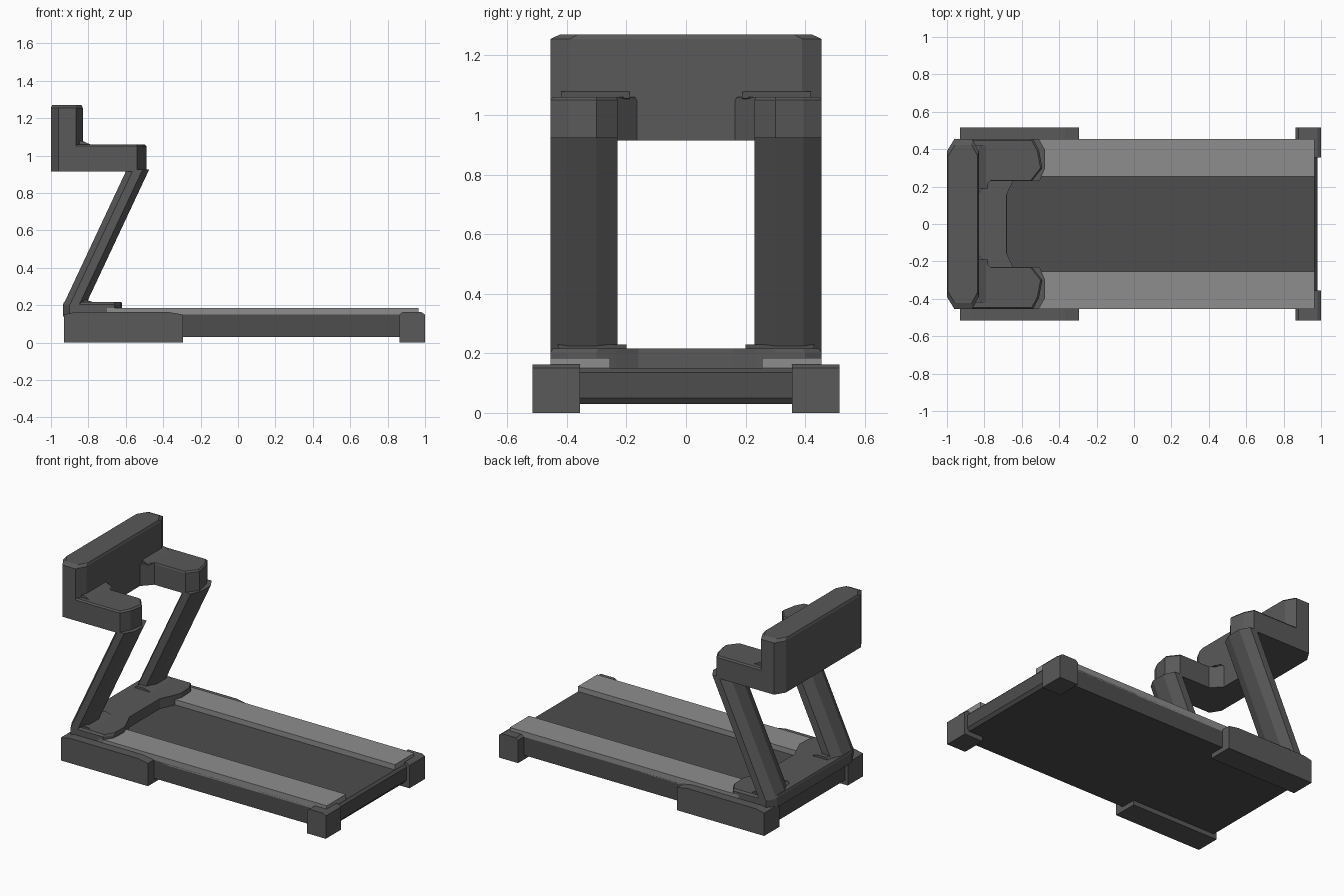
import bpy, bmesh

if "Cube" in bpy.data.objects:
    bpy.data.objects.remove(bpy.data.objects["Cube"])


def material(name, v):
    m = bpy.data.materials.new(name)
    m.diffuse_color = (v, v, v, 1)
    m.use_nodes = True
    m.node_tree.nodes["Principled BSDF"].inputs["Base Color"].default_value = m.diffuse_color
    return m


DARK = material("dark_grey", 0.10)
BLACK = material("belt_grey", 0.075)
LIGHT = material("light_grey", 0.27)


def loft(name, rings, mat=DARK, mirror=False):
    """Join equal-sized rings of points into a closed solid."""
    bm = bmesh.new()
    vs = [[bm.verts.new(p) for p in r] for r in rings]
    n = len(vs[0])
    bm.faces.new(vs[0])
    bm.faces.new(vs[-1])
    for a, b in zip(vs, vs[1:]):
        for i in range(n):
            j = (i + 1) % n
            bm.faces.new((a[i], a[j], b[j], b[i]))
    bmesh.ops.recalc_face_normals(bm, faces=bm.faces)
    me = bpy.data.meshes.new(name)
    bm.to_mesh(me)
    bm.free()
    me.materials.append(mat)
    ob = bpy.data.objects.new(name, me)
    bpy.context.collection.objects.link(ob)
    if mirror:
        mod = ob.modifiers.new("mirror", "MIRROR")
        mod.use_axis = (False, True, False)
        mod.use_clip = False
        mod.use_mirror_merge = False
    return ob


def side_prism(name, profile, y0, y1, mat=DARK, mirror=False):
    """Extrude an x-z profile along y."""
    return loft(name, [[(x, y, z) for x, z in profile] for y in (y0, y1)], mat, mirror)


def plan_ring(plan, z, s=1.0):
    """Ring at height z, scaled about the middle of the plan."""
    cx = sum(p[0] for p in plan) / len(plan)
    cy = sum(p[1] for p in plan) / len(plan)
    return [(cx + (x - cx) * s, cy + (y - cy) * s, z) for x, y in plan]


def both(half):
    """Complete a half plan by reflecting it in y."""
    return half + [(x, -y) for x, y in reversed(half)]


# Deck with the running surface
side_prism("deck", [(-0.91, 0.03), (0.965, 0.03), (0.98, 0.05), (0.98, 0.135),
                    (0.965, 0.15), (-0.91, 0.15)], -0.455, 0.455, BLACK)

# Light side rails
side_prism("side_rail", [(-0.7, 0.14), (0.965, 0.14), (0.965, 0.185), (-0.7, 0.185)],
           0.255, 0.455, LIGHT, True)

# Front and rear feet
side_prism("front_foot", [(-0.93, 0), (-0.295, 0), (-0.295, 0.15), (-0.37, 0.163),
                          (-0.87, 0.163), (-0.93, 0.15)], 0.355, 0.515, DARK, True)
side_prism("rear_foot", [(0.863, 0), (1, 0), (1, 0.15), (0.98, 0.163),
                         (0.88, 0.163), (0.863, 0.15)], 0.355, 0.515, DARK, True)

# Motor hood with forward-reaching sides
hood = both([(-0.935, 0.39), (-0.90, 0.455), (-0.66, 0.455), (-0.625, 0.40),
             (-0.62, 0.30), (-0.645, 0.235), (-0.68, 0.16)])
loft("motor_hood", [plan_ring(hood, 0.14), plan_ring(hood, 0.203),
                    plan_ring(hood, 0.216, 0.98)])

# Slanted uprights with chamfered section
section = [(0, 0.30), (0, 0.395), (0.035, 0.455), (0.085, 0.455),
           (0.12, 0.395), (0.12, 0.30), (0.09, 0.23), (0.035, 0.23)]
loft("upright", [[(x0 + x, y, z) for x, y in section]
                 for x0, z in ((-0.935, 0.20), (-0.595, 0.925))], DARK, True)

# Small flares where the uprights and arms meet the other parts
side_prism("upright_flare", [(-0.90, 0.21), (-0.76, 0.212), (-0.82, 0.23), (-0.88, 0.23)],
           0.20, 0.43, DARK, True)
side_prism("arm_flare", [(-0.86, 1.05), (-0.78, 1.055), (-0.83, 1.078), (-0.86, 1.078)],
           0.19, 0.42, DARK, True)

# Arms reaching from the console
arm = [(-0.90, 0.455), (-0.54, 0.455), (-0.508, 0.395), (-0.49, 0.30),
       (-0.545, 0.23), (-0.77, 0.23), (-0.83, 0.165), (-0.90, 0.165)]
loft("arm", [plan_ring(arm, 0.915), plan_ring(arm, 1.05), plan_ring(arm, 1.06, 0.95)],
     DARK, True)

# Console panel
console = both([(-1.0, 0.39), (-0.96, 0.455), (-0.865, 0.455), (-0.83, 0.39)])
loft("console", [plan_ring(console, 0.915), plan_ring(console, 1.255),
                 plan_ring(console, 1.27, 0.93)])
